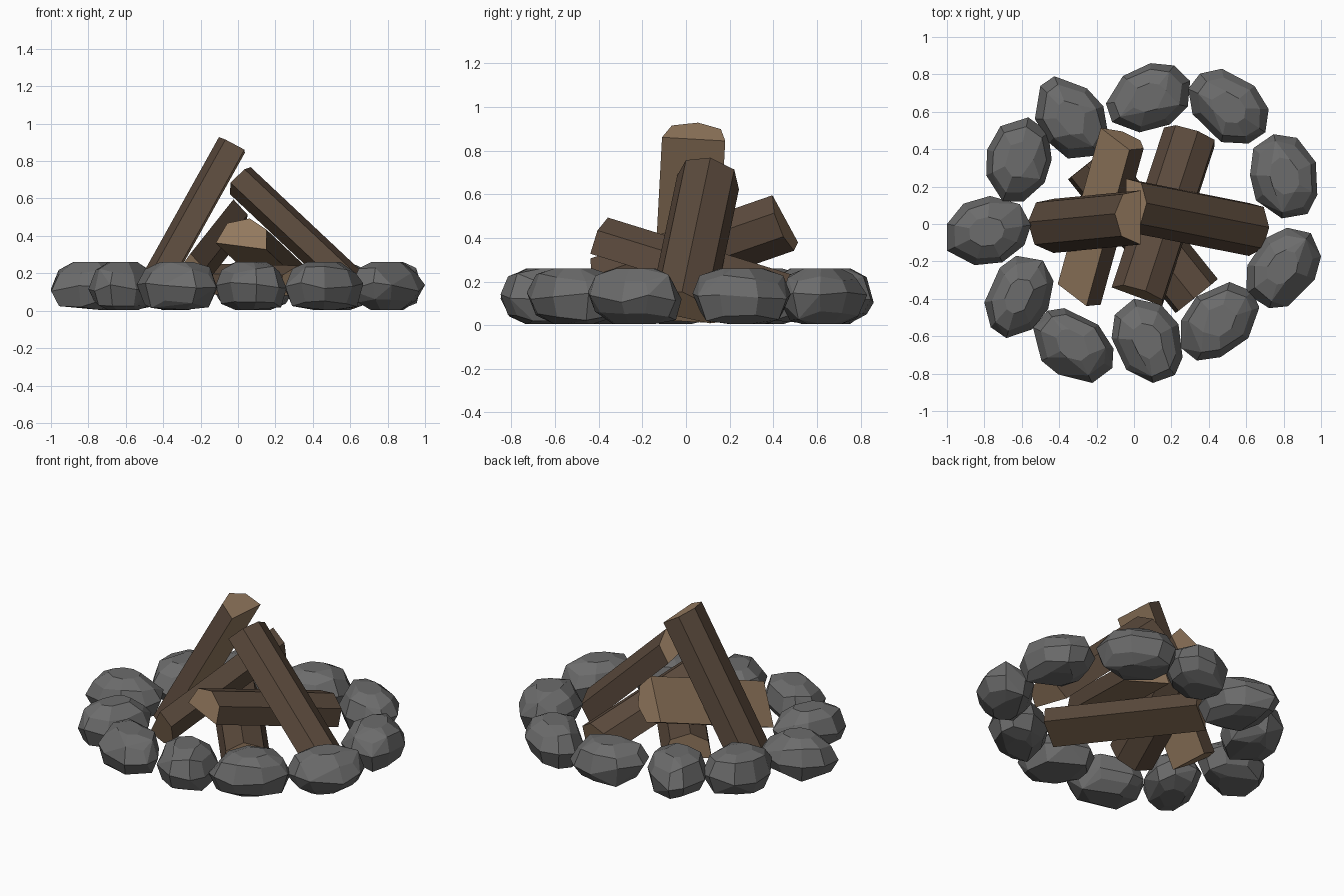
import bpy, bmesh, math, random
from mathutils import Vector

if "Cube" in bpy.data.objects:
    bpy.data.objects.remove(bpy.data.objects["Cube"])

random.seed(4)


def material(name, rgb):
    m = bpy.data.materials.new(name)
    m.diffuse_color = (*rgb, 1)
    m.use_nodes = True
    m.node_tree.nodes["Principled BSDF"].inputs["Base Color"].default_value = m.diffuse_color
    return m


STONE = material("stone_grey", (0.15, 0.15, 0.15))
BARK = material("bark", (0.105, 0.069, 0.046))
WOOD = material("split_wood", (0.30, 0.195, 0.115))


def finish(name, bm, mats):
    bmesh.ops.recalc_face_normals(bm, faces=bm.faces)
    me = bpy.data.meshes.new(name)
    bm.to_mesh(me)
    bm.free()
    for m in mats:
        me.materials.append(m)
    ob = bpy.data.objects.new(name, me)
    bpy.context.collection.objects.link(ob)
    return ob


# Faceted stone: hull of jittered rings, fitted to a plan rectangle
def stone(name, x0, x1, y0, y1, deg):
    rings = [(0.0, 0.45), (0.035, 0.82), (0.12, 1.0), (0.205, 0.8), (0.25, 0.42)]
    turn = math.radians(deg)
    pts = []
    wobble = [random.uniform(-0.12, 0.12) for _ in range(9)]
    for z, r in rings:
        for i in range(9):
            t = math.tau * i / 9 + wobble[i]
            k = r * random.uniform(0.96, 1.03)
            u, v = 0.235 * k * math.cos(t), 0.17 * k * math.sin(t)
            dz = random.uniform(-0.025, 0.025) if 0 < z < 0.25 else 0
            pts.append(Vector((u * math.cos(turn) - v * math.sin(turn),
                               u * math.sin(turn) + v * math.cos(turn), z + dz)))
    for axis, lo, hi in ((0, x0, x1), (1, y0, y1), (2, 0.005, 0.26)):
        a, b = min(p[axis] for p in pts), max(p[axis] for p in pts)
        for p in pts:
            p[axis] = lo + (p[axis] - a) / (b - a) * (hi - lo)
    bm = bmesh.new()
    verts = [bm.verts.new(p) for p in pts]
    bmesh.ops.convex_hull(bm, input=verts)
    bmesh.ops.delete(bm, geom=[v for v in bm.verts if not v.link_faces], context='VERTS')
    bmesh.ops.dissolve_limit(bm, angle_limit=math.radians(14), verts=bm.verts, edges=bm.edges)
    finish(name, bm, [STONE])


# Split log: half-round section swept along the middle of its flat face
PROFILE = [(-0.145, 0), (-0.125, 0.11), (-0.02, 0.162), (0.10, 0.125), (0.145, 0.01)]


def split_log(name, start, end, bark_dir):
    a, b = Vector(start), Vector(end)
    axis = (b - a).normalized()
    up = Vector(bark_dir)
    up = (up - axis * up.dot(axis)).normalized()
    side = axis.cross(up)
    bm = bmesh.new()
    ends = [[bm.verts.new(c + side * u + up * v) for u, v in PROFILE] for c in (a, b)]
    n = len(PROFILE)
    for i in range(n):
        j = (i + 1) % n
        f = bm.faces.new((ends[0][i], ends[0][j], ends[1][j], ends[1][i]))
        f.material_index = 1 if j == 0 else 0
    for e in ends:
        bm.faces.new(e).material_index = 1
    finish(name, bm, [BARK, WOOD])


# Ring of stones: plan extents and turn of the long axis
STONES = [
    (-1.00, -0.55, -0.22, 0.15, 10), (-0.79, -0.44, 0.12, 0.57, 80),
    (-0.53, -0.14, 0.35, 0.79, -58), (-0.15, 0.30, 0.49, 0.86, 18),
    (0.29, 0.72, 0.43, 0.83, -35), (0.62, 0.98, 0.03, 0.48, 100),
    (0.60, 1.00, -0.45, -0.02, 52), (0.25, 0.67, -0.73, -0.31, 48),
    (-0.12, 0.26, -0.85, -0.40, 108), (-0.54, -0.11, -0.85, -0.45, -32),
    (-0.80, -0.43, -0.61, -0.17, 58),
]
for i, s in enumerate(STONES):
    stone(f"ring_stone_{i + 1}", *s)

# Stacked logs
split_log("left_leaning_log", (-0.425, -0.01, 0.015), (0.04, 0.035, 0.85), (-0.88, 0, 0.48))
split_log("right_leaning_log", (0.61, -0.03, 0.035), (-0.045, 0.10, 0.65), (0.66, 0.2, 0.73))
split_log("back_raised_log", (-0.335, -0.38, 0.20), (-0.105, 0.455, 0.49), (0.216, -0.004, -0.168))
split_log("front_raised_log", (0.295, 0.465, 0.075), (0.015, -0.39, 0.34), (0.2, 0.3, 1))
split_log("ground_log", (0.335, -0.385, 0.08), (-0.24, 0.33, 0.09), (0, 0, 1))
